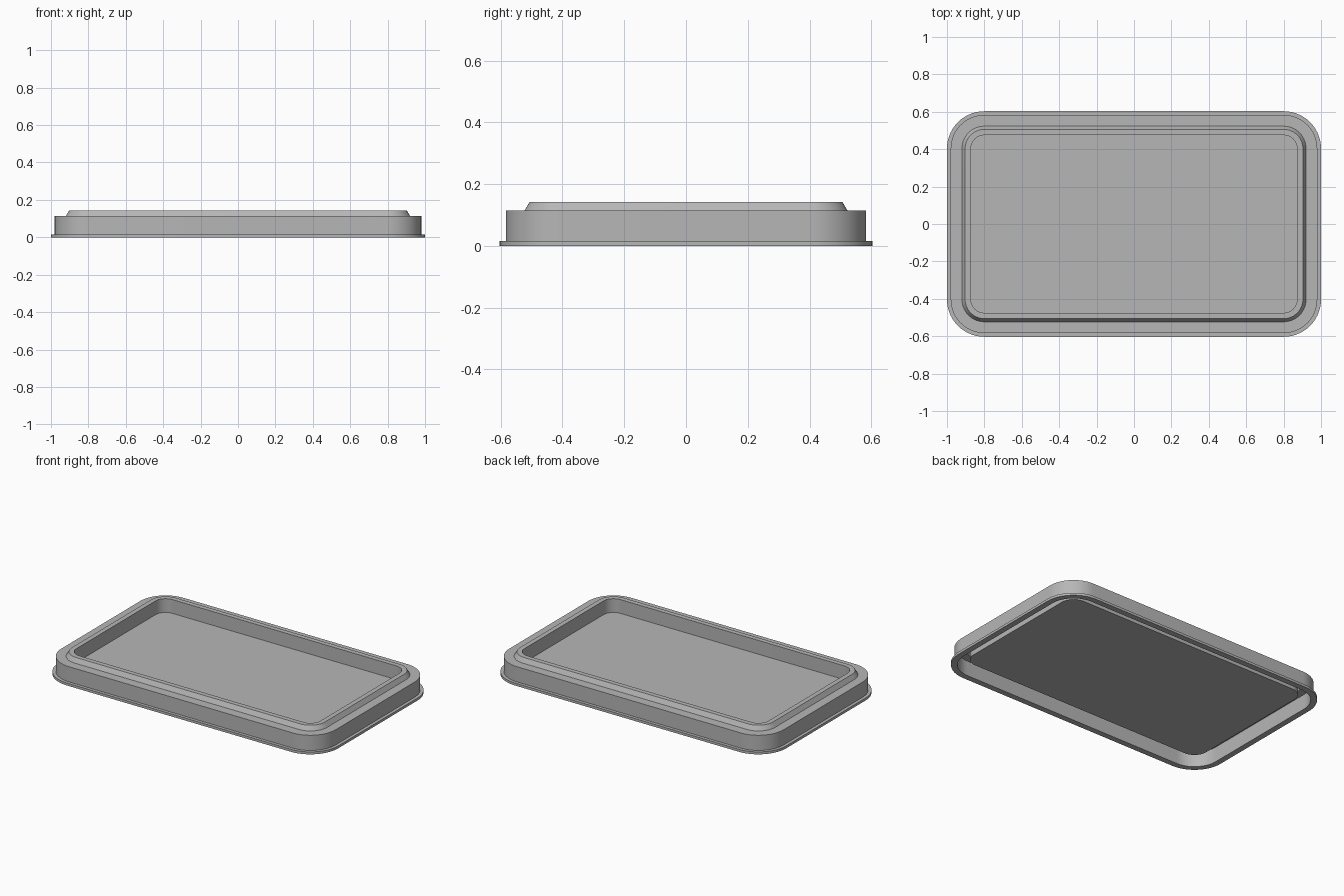
import bpy, bmesh, math

cube = bpy.data.objects.get("Cube")
if cube:
    bpy.data.objects.remove(cube, do_unlink=True)

HALF_X, HALF_Y, RADIUS, STEPS = 1.0, 0.603, 0.2, 14

grey = bpy.data.materials.new("plain grey")
grey.use_nodes = True
grey.diffuse_color = (0.47, 0.47, 0.47, 1)
grey.node_tree.nodes["Principled BSDF"].inputs["Base Color"].default_value = grey.diffuse_color


def rounded_ring(bm, inset, z):
    """Rounded rectangle loop, moved inward from the outer edge by inset."""
    r = RADIUS - inset
    ring = []
    for quarter, (sx, sy) in enumerate([(1, 1), (-1, 1), (-1, -1), (1, -1)]):
        for i in range(STEPS + 1):
            a = math.pi / 2 * (quarter + i / STEPS)
            ring.append(bm.verts.new((sx * (HALF_X - RADIUS) + r * math.cos(a),
                                      sy * (HALF_Y - RADIUS) + r * math.sin(a), z)))
    return ring


def loft(name, profile):
    """Skin the rings of a profile and close both ends."""
    bm = bmesh.new()
    rings = [rounded_ring(bm, inset, z) for inset, z in profile]
    for a, b in zip(rings, rings[1:]):
        for i in range(len(a)):
            j = (i + 1) % len(a)
            bm.faces.new((a[i], a[j], b[j], b[i]))
    bm.faces.new(rings[0])
    bm.faces.new(rings[-1])
    bmesh.ops.recalc_face_normals(bm, faces=bm.faces)
    mesh = bpy.data.meshes.new(name)
    bm.to_mesh(mesh)
    bm.free()
    mesh.materials.append(grey)
    obj = bpy.data.objects.new(name, mesh)
    bpy.context.collection.objects.link(obj)
    bpy.ops.object.select_all(action='DESELECT')
    obj.select_set(True)
    bpy.context.view_layer.objects.active = obj
    bpy.ops.object.shade_smooth_by_angle(angle=math.radians(30))
    return obj


# Thin-walled lid: recessed panel, raised rim, shoulder, skirt, flange, hollow underside
loft("tray_lid", [
    (0.128, 0.054),   # recessed panel, upper face
    (0.128, 0.143),   # raised rim
    (0.097, 0.143),
    (0.080, 0.114),   # shoulder
    (0.020, 0.114),
    (0.020, 0.016),   # skirt
    (0.000, 0.016),   # flange
    (0.000, 0.000),
    (0.038, 0.000),   # inside of the skirt
    (0.038, 0.098),
    (0.090, 0.098),   # underside of the shoulder
    (0.100, 0.125),
    (0.112, 0.125),   # outside of the recess
    (0.112, 0.036),   # recessed panel, lower face
])
